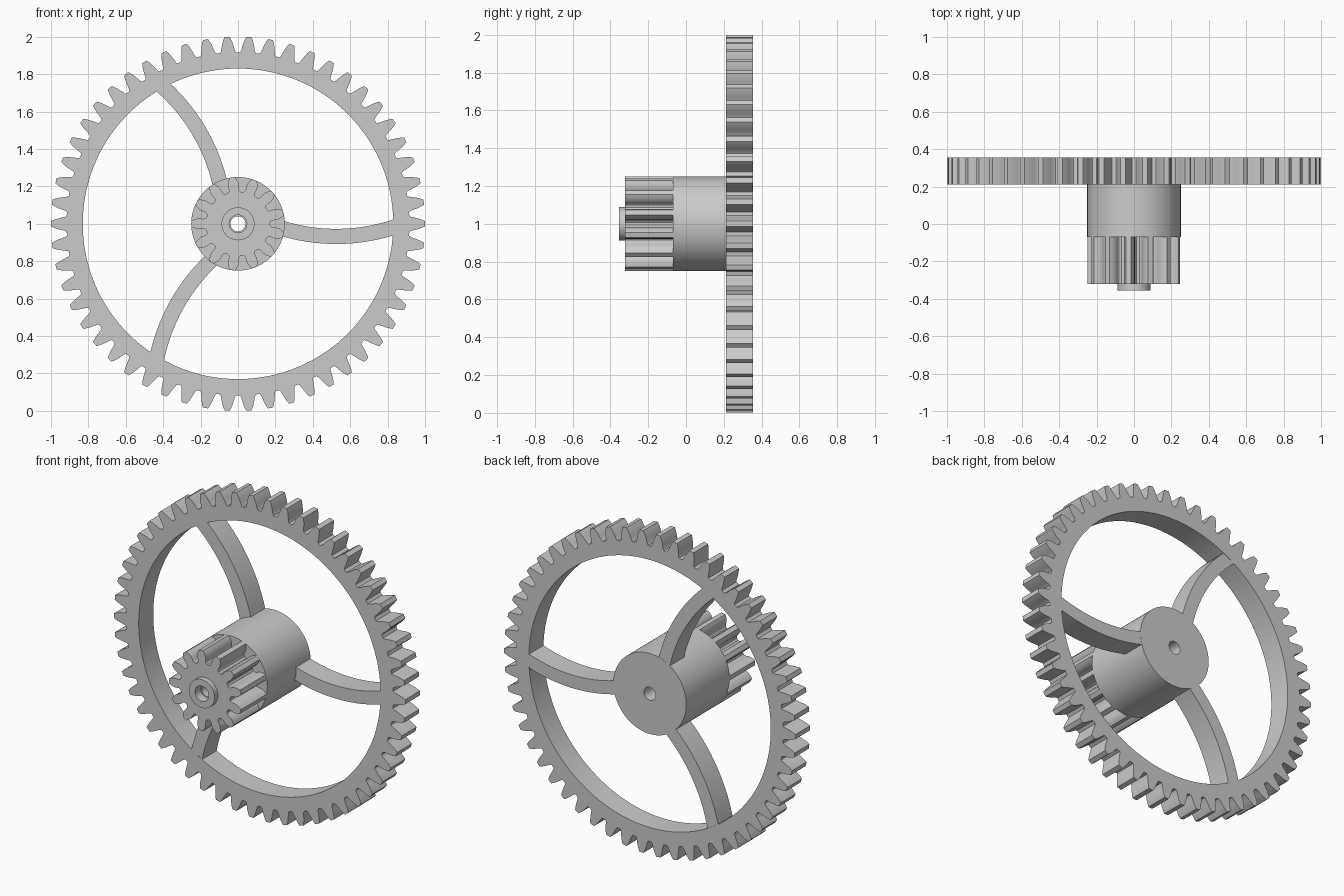
import bpy, bmesh
from math import sin, cos, pi, sqrt

if "Cube" in bpy.data.objects:
    bpy.data.objects.remove(bpy.data.objects["Cube"])


def pt(r, a, y):
    return (r * cos(a), y, 1 + r * sin(a))


def finish(name, bm):
    bmesh.ops.recalc_face_normals(bm, faces=bm.faces)
    mesh = bpy.data.meshes.new(name)
    bm.to_mesh(mesh)
    bm.free()
    ob = bpy.data.objects.new(name, mesh)
    bpy.context.collection.objects.link(ob)
    bpy.context.view_layer.objects.active = ob
    ob.select_set(True)
    bpy.ops.object.shade_smooth_by_angle(angle=0.45)
    ob.select_set(False)
    return ob


def bridge(bm, loops):
    # closed skin over a cyclic series of rings
    n = len(loops[0])
    for k, a in enumerate(loops):
        b = loops[(k + 1) % len(loops)]
        for i in range(n):
            j = (i + 1) % n
            bm.faces.new((a[i], a[j], b[j], b[i]))


def gear(name, teeth, flank, phase, inner, y0, y1):
    # flank: (radius, half thickness) from root to tip, mirrored per tooth
    outline = []
    for t in range(teeth):
        c = phase + 2 * pi * t / teeth
        outline += [(r, c - h / r) for r, h in flank]
        outline += [(r, c + h / r) for r, h in reversed(flank)]
    bm = bmesh.new()
    rings = []
    for y, hole in ((y0, 0), (y1, 0), (y1, 1), (y0, 1)):
        rings.append([bm.verts.new(pt(inner if hole else r, a, y)) for r, a in outline])
    bridge(bm, rings)
    return finish(name, bm)


def lathe(name, profile, seg=96):
    bm = bmesh.new()
    bridge(bm, [[bm.verts.new(pt(r, 2 * pi * i / seg, y)) for i in range(seg)]
                for r, y in profile])
    return finish(name, bm)


def spoke(name, turn, y0, y1, steps=14):
    # curved bar between two concentric arcs
    cx, cz, r_in, r_out = 0.525, 0.93, 0.957, 1.038
    bm = bmesh.new()
    sections = []
    for i in range(steps + 1):
        x = 0.235 + (0.84 - 0.235) * i / steps
        sec = []
        for r, y in ((r_in, y0), (r_in, y1), (r_out, y1), (r_out, y0)):
            z = cz - sqrt(r * r - (x - cx) ** 2)
            sec.append(bm.verts.new((x * cos(turn) - z * sin(turn), y,
                                     1 + x * sin(turn) + z * cos(turn))))
        sections.append(sec)
    for a, b in zip(sections, sections[1:]):
        for i in range(4):
            j = (i + 1) % 4
            bm.faces.new((a[i], a[j], b[j], b[i]))
    bm.faces.new(sections[0])
    bm.faces.new(sections[-1])
    return finish(name, bm)


# Large toothed rim
gear("wheel_rim", 54,
     [(0.917, 0.043), (0.925, 0.038), (0.945, 0.033), (0.965, 0.028), (0.985, 0.021), (1.0, 0.014)],
     0, 0.83, 0.212, 0.355)

# Small pinion, one tooth pointing to -x
gear("pinion", 13,
     [(0.172, 0.034), (0.178, 0.028), (0.19, 0.026), (0.205, 0.029), (0.22, 0.028), (0.237, 0.022), (0.25, 0.014)],
     pi, 0.085, -0.322, -0.07)

# Hub with front collar and stepped bore
lathe("hub", [(0.047, -0.355), (0.088, -0.355), (0.088, -0.07), (0.25, -0.07),
              (0.25, 0.355), (0.04, 0.355), (0.04, -0.3), (0.047, -0.3)])

# Three curved spokes
for k in range(3):
    spoke("spoke_%d" % (k + 1), 2 * pi * k / 3, 0.213, 0.354)
